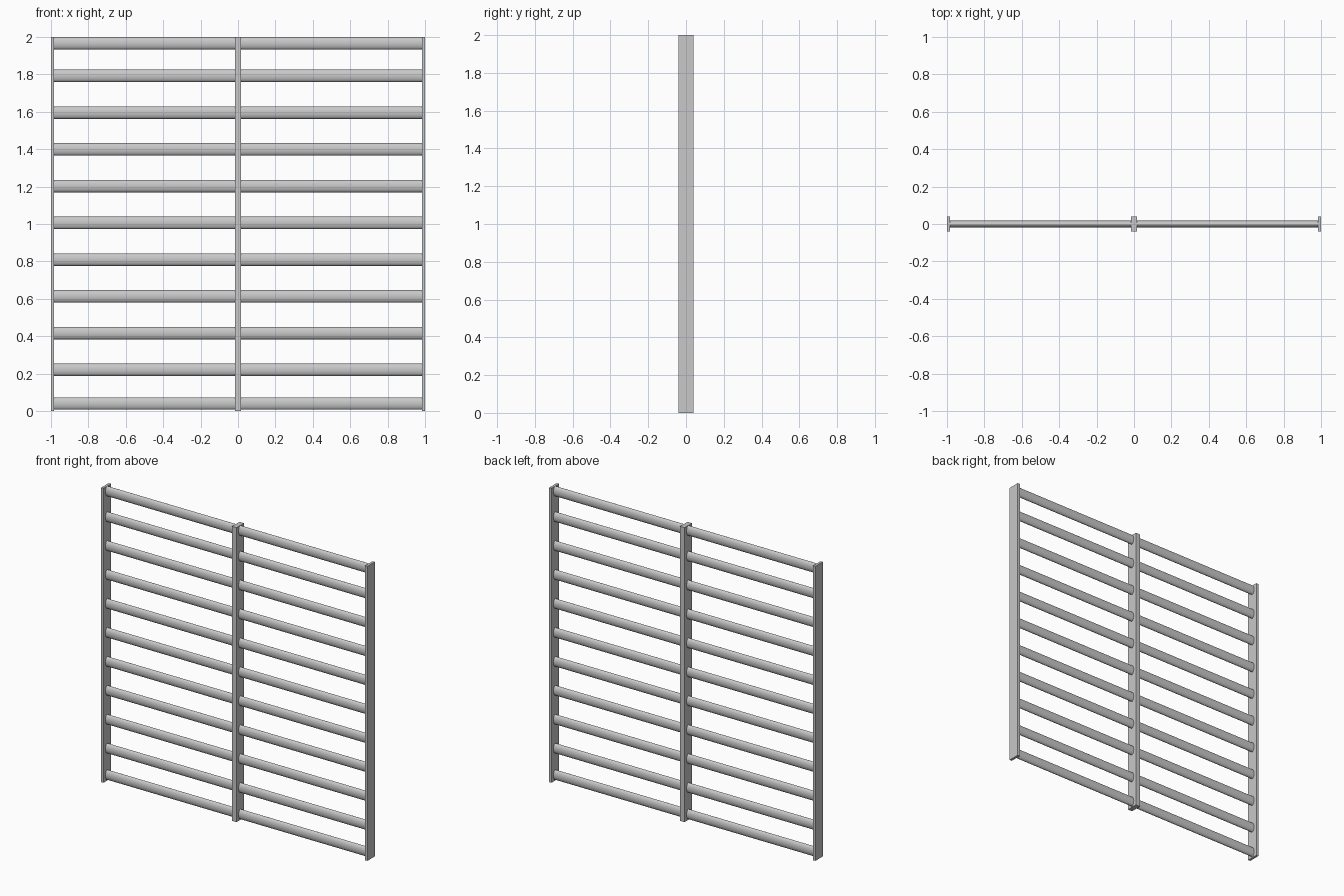
import bpy
import math

if "Cube" in bpy.data.objects:
    bpy.data.objects.remove(bpy.data.objects["Cube"], do_unlink=True)

# Single grey metal
steel = bpy.data.materials.new("grey steel")
steel.use_nodes = True
GREY = (0.58, 0.58, 0.58, 1)
steel.diffuse_color = GREY
steel.node_tree.nodes["Principled BSDF"].inputs["Base Color"].default_value = GREY

PLATE = 0.017      # plate thickness
DEPTH = 0.08       # plate depth
BAR_H, BAR_D = 0.066, 0.036   # oval bar height and depth


def finish(name):
    ob = bpy.context.object
    ob.name = name
    ob.data.materials.append(steel)
    bpy.ops.object.transform_apply(location=False, rotation=True, scale=True)
    return ob


def post(name, x, width):
    bpy.ops.mesh.primitive_cube_add(size=1, location=(x, 0, 1))
    bpy.context.object.scale = (width, DEPTH, 2)
    finish(name)


def bar(name, x, z, length):
    bpy.ops.mesh.primitive_cylinder_add(
        vertices=32, radius=0.5, depth=1, location=(x, 0, z),
        rotation=(0, math.pi / 2, 0))
    # local x runs vertically after the turn
    bpy.context.object.scale = (BAR_H, BAR_D, length)
    finish(name)
    bpy.ops.object.shade_smooth_by_angle(angle=math.radians(40))


# Upright plates: one on each side and a double one in the middle
post("centre_post", 0, 2 * PLATE)
for side, s in (("left", 1), ("right", -1)):
    post(side + "_post", s * (1 - PLATE / 2), PLATE)

# Oval rails: even spacing, with the end rails moved in to fit the frame
heights = [0.04] + [0.22 + 0.1965 * i for i in range(9)] + [1.966]
for side, s in (("left", 1), ("right", -1)):
    for i, z in enumerate(heights):
        bar(f"{side}_rail_{i + 1}", s * 0.5, z, 1 - 2 * PLATE)
